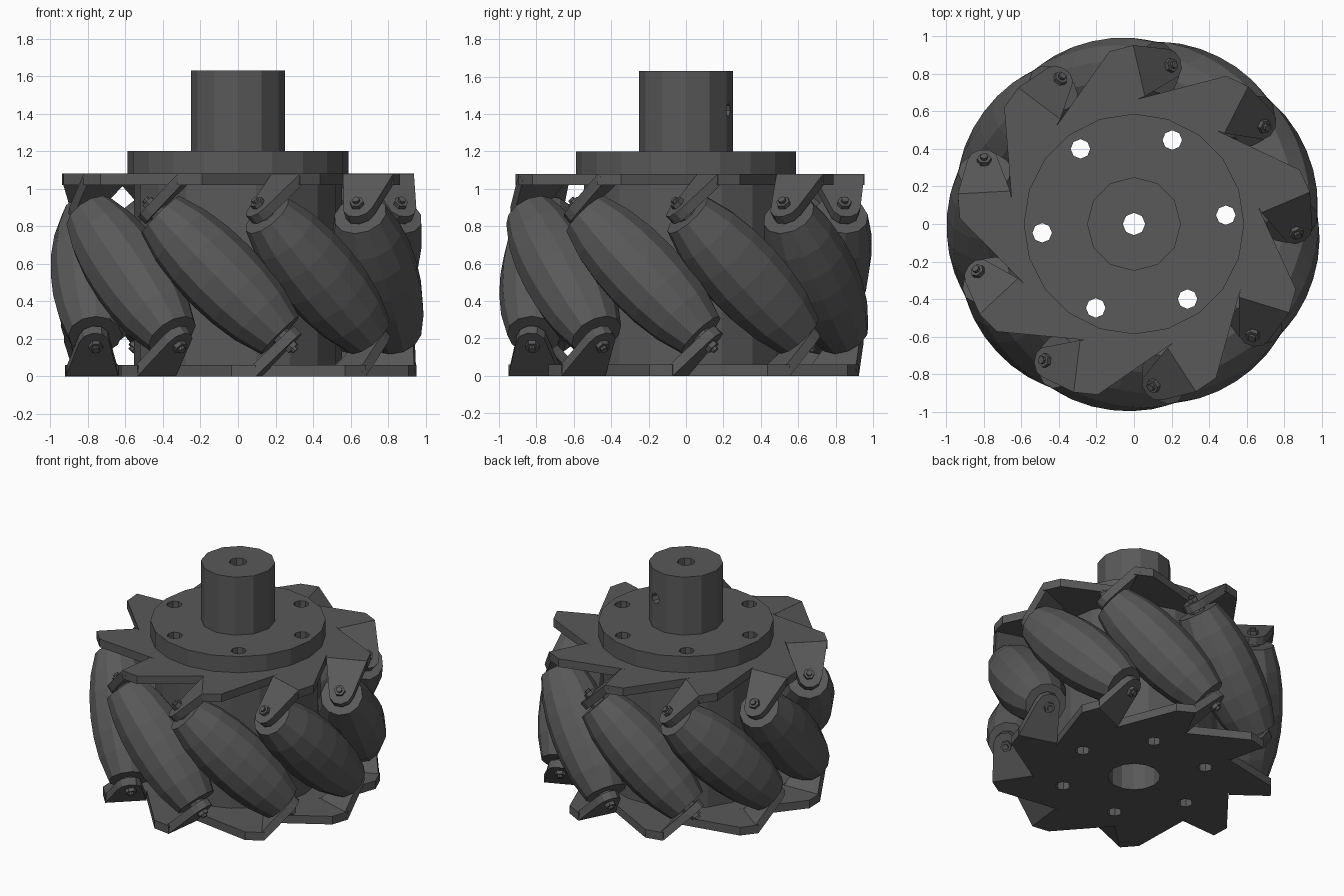
import bpy, bmesh
from math import radians, sin, cos, pi, sqrt
from mathutils import Matrix

if "Cube" in bpy.data.objects:
    bpy.data.objects.remove(bpy.data.objects["Cube"])

MID = 0.54          # height of the roller centres
N = 9               # rollers around the wheel
mat = bpy.data.materials.new("dark_grey")
mat.diffuse_color = (0.1, 0.1, 0.1, 1)
mat.use_nodes = True
mat.node_tree.nodes["Principled BSDF"].inputs["Base Color"].default_value = mat.diffuse_color


def finish(name, bm, m=Matrix()):
    bmesh.ops.recalc_face_normals(bm, faces=bm.faces[:])
    bm.transform(m)
    me = bpy.data.meshes.new(name)
    bm.to_mesh(me)
    bm.free()
    me.materials.append(mat)
    ob = bpy.data.objects.new(name, me)
    bpy.context.collection.objects.link(ob)
    return ob


def lathe(name, profile, sides, m=Matrix(), turn=0.0):
    """Closed solid of revolution about z from (radius, z) points."""
    bm = bmesh.new()
    rings = [[bm.verts.new((r * cos(turn + 2 * pi * i / sides),
                            r * sin(turn + 2 * pi * i / sides), z))
              for i in range(sides)] for r, z in profile]
    for a, b in zip(rings, rings[1:]):
        for i in range(sides):
            j = (i + 1) % sides
            bm.faces.new((a[i], a[j], b[j], b[i]))
    bm.faces.new(rings[0])
    bm.faces.new(rings[-1])
    return finish(name, bm, m)


def cyl(name, r, z0, z1, sides, m=Matrix(), turn=0.0):
    return lathe(name, [(r, z0), (r, z1)], sides, m, turn)


def prism(name, pts, z0, z1, m=Matrix()):
    bm = bmesh.new()
    f = bm.faces.new([bm.verts.new((x, y, z0)) for x, y in pts])
    ext = bmesh.ops.extrude_face_region(bm, geom=[f])["geom"]
    vs = [v for v in ext if isinstance(v, bmesh.types.BMVert)]
    bmesh.ops.translate(bm, verts=vs, vec=(0, 0, z1 - z0))
    return finish(name, bm, m)


def cut(ob, cutters):
    bpy.context.view_layer.objects.active = ob
    for c in cutters:
        mod = ob.modifiers.new("hole", "BOOLEAN")
        mod.operation, mod.solver, mod.object = "DIFFERENCE", "EXACT", c
        bpy.ops.object.modifier_apply(modifier=mod.name)


# Sawtooth outline of the side plate, one tooth per roller
phis = [radians(103 - 40 * k) for k in range(N)]
tooth = [(0.927, -0.08), (0.93, -0.21), (0.65, -0.21), (0.645, -0.17)]
outline = [(u * cos(p) - v * sin(p), u * sin(p) + v * cos(p))
           for p in phis for u, v in tooth]
# Bottom plate has the teeth reversed about each roller
outline_low = [(u * cos(p) + v * sin(p), u * sin(p) - v * cos(p))
               for p in phis for u, v in reversed(tooth)]
outline_low = [(u * cos(p) + v * sin(p), u * sin(p) - v * cos(p))
               for p in reversed(phis) for u, v in tooth]

top_plate = prism("top_plate", outline, 1.02, 1.08)
bottom_plate = prism("bottom_plate", outline_low, 0.0, 0.06)

# Central body: drum, flange and shaft
drum = cyl("drum", 0.555, 0.06, 1.02, 18)
flange = cyl("flange", 0.588, 1.08, 1.20, 20)
shaft = cyl("shaft", 0.25, 1.20, 1.63, 12)

# Screw holes, bores and the set screw hole
cutters = [cyl("cutter", 0.052, -0.5, 2, 8,
               Matrix.Translation((0.492 * cos(a), 0.492 * sin(a), 0)))
           for a in [radians(5.5 + 60 * k) for k in range(6)]]
shaft_bore = cyl("cutter", 0.06, -0.5, 2, 8)
wide_bore = cyl("cutter", 0.175, -0.5, 1.5, 14)
set_screw = cyl("cutter", 0.038, 0.02, 0.4, 8,
                Matrix.Translation((0, 0, 1.42)) @ Matrix.Rotation(radians(68), 4, "Z")
                @ Matrix.Rotation(pi / 2, 4, "Y"))
cut(top_plate, cutters + [shaft_bore])
cut(flange, cutters + [shaft_bore])
cut(drum, cutters + [wide_bore])
cut(bottom_plate, cutters + [wide_bore])
cut(shaft, [shaft_bore, set_screw])
for c in cutters + [shaft_bore, wide_bore, set_screw]:
    bpy.data.objects.remove(c)

# Rollers at 45 degrees, each held by a bent tab and a bolt at both ends
half = [(0.213, 0.15), (0.19, 0.30), (0.143, 0.455)]
roller_profile = [(r, -s) for r, s in reversed(half)] + [(0.22, 0)] + half
tab = [(0.65, 0.233), (0.93, 0.233), (0.868, -0.02), (0.845, -0.065),
       (0.80, -0.09), (0.75, -0.085), (0.715, -0.05)]
tilt = Matrix.Rotation(pi / 4, 4, "X")
axis_pos = Matrix.Translation((0.78, 0, 0))
for p in phis:
    base = Matrix.Translation((0, 0, MID)) @ Matrix.Rotation(p, 4, "Z")
    lathe("roller", roller_profile, 12, base @ axis_pos @ tilt)
    cyl("axle", 0.03, -0.535, 0.535, 8, base @ axis_pos @ tilt)
    for end, flip in (("top", 0), ("bottom", pi)):
        m = base @ Matrix.Rotation(flip, 4, "X") @ tilt
        prism(end + "_tab", tab, 0.475, 0.53, m)
        cyl(end + "_spacer", 0.055, 0.45, 0.48, 8, m @ axis_pos)
        cyl(end + "_nut", 0.038, 0.525, 0.555, 6, m @ axis_pos)
        cyl(end + "_bolt_tip", 0.02, 0.55, 0.572, 8, m @ axis_pos)
